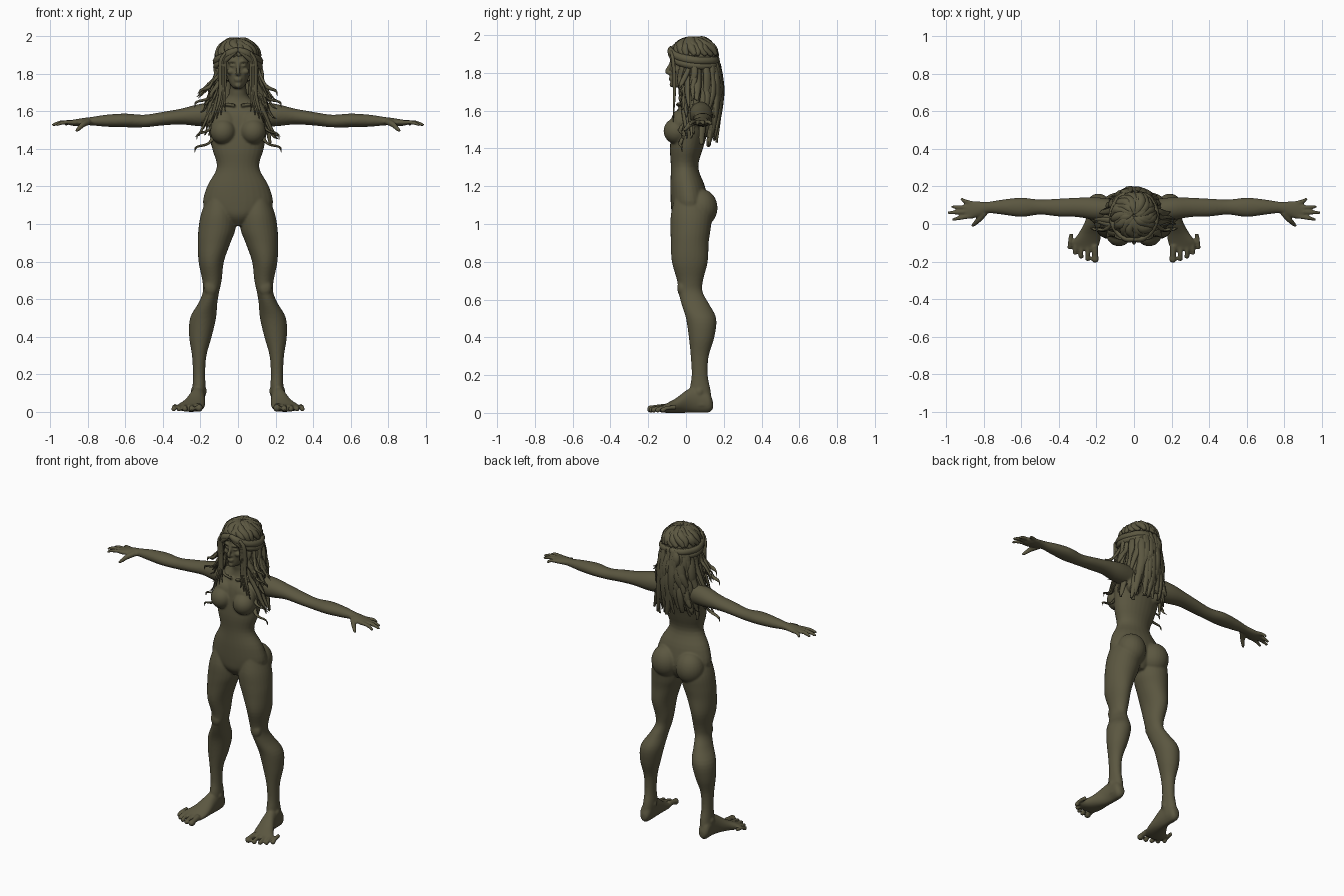
import bpy, bmesh, math, random
from mathutils import Vector, Matrix

cube = bpy.data.objects.get("Cube")
if cube:
    bpy.data.objects.remove(cube)
random.seed(4)

clay = bpy.data.materials.new("olive clay")
clay.use_nodes = True
OLIVE = (0.105, 0.095, 0.052, 1)
clay.diffuse_color = OLIVE
clay.node_tree.nodes["Principled BSDF"].inputs["Base Color"].default_value = OLIVE


def spline(keys, steps):
    """Smooth interpolation through tuples of numbers."""
    keys = [Vector(k) for k in keys]
    padded = [keys[0] * 2 - keys[1]] + keys + [keys[-1] * 2 - keys[-2]]
    out = []
    for a, b, c, d in zip(padded, padded[1:], padded[2:], padded[3:]):
        for i in range(steps):
            t = i / steps
            out.append(b + (c - a) * (t / 2) + (a * 2 - b * 5 + c * 4 - d) * (t * t / 2)
                       + (b * 3 - a - c * 3 + d) * (t ** 3 / 2))
    return out + [keys[-1]]


def skin(bm, rings):
    """Closed surface through rings of points."""
    loops = [[bm.verts.new(p) for p in ring] for ring in rings]
    n = len(loops[0])
    for lo, hi in zip(loops, loops[1:]):
        for i in range(n):
            bm.faces.new((lo[i], lo[(i + 1) % n], hi[(i + 1) % n], hi[i]))
    bm.faces.new(loops[0])
    bm.faces.new(loops[-1])


def loft(bm, axis, keys, side=1, sides=28):
    """Oval sections along an axis; key = position, then low/high of the other two axes."""
    others = [i for i in range(3) if i != axis]
    rings = []
    for s, a0, a1, b0, b1 in spline(keys, 4):
        ring = []
        for i in range(sides):
            ang = math.tau * i / sides
            p = Vector()
            p[axis] = s
            p[others[0]] = (a0 + a1) / 2 + (a1 - a0) / 2 * math.cos(ang)
            p[others[1]] = (b0 + b1) / 2 + (b1 - b0) / 2 * math.sin(ang)
            p.x *= side
            ring.append(p)
        rings.append(ring)
    skin(bm, rings)


def tube(bm, path, radii, flat=1.0, centre=None, side=1, sides=8, steps=4):
    """Tapered tube along a path, flattened toward a vertical axis when a centre is given."""
    pts = spline([(*p, r) for p, r in zip(path, radii)], steps)
    rings = []
    for i, p in enumerate(pts):
        here = p.to_3d()
        t = (pts[min(i + 1, len(pts) - 1)].to_3d() - pts[max(i - 1, 0)].to_3d()).normalized()
        ref = here - Vector(centre) if centre else Vector((0.1, 0.2, 1))
        u = t.cross(ref).normalized()
        v = u.cross(t)
        ring = []
        for k in range(sides):
            ang = math.tau * k / sides
            q = here + u * p[3] * math.cos(ang) + v * p[3] * flat * math.sin(ang)
            ring.append(Vector((q.x * side, q.y, q.z)))
        rings.append(ring)
    skin(bm, rings)


def ball(bm, centre, size, side=1):
    m = Matrix.Translation((centre[0] * side, centre[1], centre[2])) @ Matrix.Diagonal((*size, 1))
    bmesh.ops.create_uvsphere(bm, u_segments=24, v_segments=16, radius=1, matrix=m)


def finish(bm, name):
    bmesh.ops.recalc_face_normals(bm, faces=bm.faces)
    for f in bm.faces:
        f.smooth = True
    mesh = bpy.data.meshes.new(name)
    bm.to_mesh(mesh)
    bm.free()
    mesh.materials.append(clay)
    ob = bpy.data.objects.new(name, mesh)
    bpy.context.collection.objects.link(ob)
    return ob


# Body: torso and neck
body = bmesh.new()
loft(body, 2, [(.99, -.04, .04, -.03, .08), (1.04, -.12, .12, -.07, .11), (1.1, -.185, .185, -.08, .12),
               (1.2, -.165, .165, -.083, .1), (1.3, -.113, .113, -.08, .065), (1.4, -.137, .137, -.085, .09),
               (1.5, -.155, .155, -.075, .12), (1.58, -.165, .165, -.06, .135), (1.63, -.13, .13, -.03, .125),
               (1.67, -.065, .065, -.02, .1), (1.71, -.045, .045, -.025, .075), (1.8, -.045, .045, -.03, .07)])

# Head and the middle of the face
loft(body, 2, [(1.722, -.02, .02, -.07, -.02), (1.738, -.038, .038, -.08, .03), (1.78, -.058, .058, -.081, .09),
               (1.84, -.07, .07, -.08, .12), (1.9, -.073, .073, -.078, .13), (1.95, -.06, .06, -.05, .11),
               (1.975, -.02, .02, 0, .06)])
tube(body, [(0, -.075, 1.865), (0, -.09, 1.83), (0, -.1, 1.807), (0, -.08, 1.795)], [.009, .01, .013, .01])
ball(body, (0, -.081, 1.773), (.022, .011, .006))
ball(body, (0, -.08, 1.762), (.019, .011, .006))
ball(body, (0, -.076, 1.738), (.018, .012, .014))

FINGERS = [((.885, .11), (.92, .135), .01), ((.9, .088), (.972, .092), .0105),
           ((.9, .065), (.99, .06), .011), ((.89, .042), (.968, .022), .0105)]
TOES = [(.207, -.185, .02), (.247, -.183, .014), (.282, -.17, .014), (.314, -.15, .013), (.342, -.122, .013)]

for side in (1, -1):
    # Legs
    loft(body, 2, [(1.14, .04, .165, -.06, .1), (1.05, .012, .198, -.08, .135), (.97, .014, .211, -.082, .13),
                   (.9, .04, .214, -.08, .12), (.8, .075, .21, -.075, .115), (.7, .087, .19, -.047, .09),
                   (.64, .1, .187, -.04, .088), (.58, .11, .21, -.025, .12), (.5, .117, .255, 0, .16),
                   (.4, .14, .26, .015, .15), (.3, .168, .245, .025, .12), (.2, .175, .24, .03, .115),
                   (.12, .172, .243, .02, .13), (.04, .178, .25, .03, .14)], side)
    ball(body, (.088, .08, 1.085), (.09, .087, .1), side)
    ball(body, (.145, -.02, .66), (.035, .026, .045), side)
    for x in (.178, .24):
        ball(body, (x, .07, .11), (.012, .02, .02), side)
    # Feet
    loft(body, 1, [(.143, .195, .23, .02, .06), (.12, .18, .248, .002, .11), (.06, .176, .25, 0, .14),
                   (.01, .175, .262, 0, .125), (-.05, .175, .295, 0, .08), (-.1, .182, .33, 0, .052),
                   (-.14, .2, .315, .004, .034)], side)
    for x, y, r in TOES:
        tube(body, [(x * .9 + .025, y + .07, .03), (x, y + .02, .026), (x, y - .01, r)], [r, r * .85, r], side=side)
        ball(body, (x, y, r), (r, r * 1.1, r), side)
    # Arms and palms
    loft(body, 0, [(.1, .02, .13, 1.52, 1.65), (.2, .02, .142, 1.52, 1.64), (.3, .037, .14, 1.53, 1.615),
                   (.4, .04, .135, 1.525, 1.597), (.5, .05, .13, 1.515, 1.582), (.6, .038, .14, 1.515, 1.588),
                   (.7, .05, .13, 1.518, 1.582), (.78, .058, .118, 1.525, 1.57), (.82, .043, .12, 1.525, 1.565),
                   (.87, .027, .122, 1.522, 1.557), (.905, .035, .108, 1.528, 1.55)], side)
    for (x0, y0), (x1, y1), r in FINGERS:
        tube(body, [(x0 - .03, y0, 1.542), ((x0 + x1) / 2, (y0 + y1) / 2, 1.54), (x1, y1, 1.526)],
             [r * 1.15, r * 1.1, r * .75], side=side)
    tube(body, [(.795, .06, 1.545), (.825, .025, 1.53), (.848, .002, 1.508), (.862, -.012, 1.495)],
         [.018, .016, .012, .008], side=side)
    # Chest, shoulder and collarbone
    ball(body, (.08, -.052, 1.492), (.068, .067, .068), side)
    ball(body, (.075, -.035, 1.535), (.07, .045, .07), side)
    ball(body, (.085, .1, 1.53), (.055, .035, .07), side)
    tube(body, [(.015, -.045, 1.632), (.07, -.035, 1.637), (.15, .03, 1.64)], [.01, .009, .012], side=side)
    # Eyes, brows and cheeks
    ball(body, (.028, -.07, 1.843), (.016, .011, .008), side)
    tube(body, [(.01, -.079, 1.862), (.03, -.079, 1.868), (.055, -.058, 1.86)], [.006, .008, .005], side=side)
    ball(body, (.04, -.058, 1.812), (.02, .02, .017), side)
    ball(body, (.009, -.084, 1.8), (.007, .008, .006), side)

body_ob = finish(body, "body")
remesh = body_ob.modifiers.new("fuse parts", 'REMESH')
remesh.mode = 'VOXEL'
remesh.voxel_size = 0.006
remesh.use_smooth_shade = True
soften = body_ob.modifiers.new("soften seams", 'SMOOTH')
soften.factor = 0.5
soften.iterations = 5

# Hair cap, open over the face
cap = bmesh.new()
ball(cap, (0, .045, 1.862), (.112, .122, .118))
bmesh.ops.delete(cap, geom=[v for v in cap.verts if v.co.z < 1.915 - abs(v.co.x) * .5
                            and v.co.y < -.01], context='VERTS')
finish(cap, "hair_cap")

# Thick curls swept from the crown down to the band
AXIS = (0, .045, 1.85)
crown = bmesh.new()
for i in range(22):
    ang = math.tau * i / 22
    path = []
    for tilt in (.05, .35, .7, 1.0, 1.3):
        a = ang + tilt * .5 + random.uniform(-.12, .12)
        r = .118 + random.uniform(-.003, .005)
        path.append((math.sin(a) * math.sin(tilt) * r, .045 - math.cos(a) * math.sin(tilt) * r * 1.08,
                     1.862 + math.cos(tilt) * r))
    tube(crown, path, [.012, .022, .025, .023, .012], .75, AXIS)
finish(crown, "crown_curls")

# Rolled band parted over the forehead
band = bmesh.new()
for side in (1, -1):
    for drop, r in ((0, .02), (.03, .017)):
        path = [(0, -.084, 1.93), (.04, -.082, 1.915), (.08, -.055, 1.892), (.112, 0, 1.875),
                (.118, .07, 1.865), (.075, .145, 1.865), (0, .165, 1.865)]
        path = [(x, y, z - drop * min(1, x * 12)) for x, y, z in path]
        tube(band, path, [r * .7, r, r, r * 1.1, r, r, r], .7, AXIS, side)
finish(band, "hair_band")


def lock(bm, deg, end, width, flick, side):
    """One hanging lock at an angle from the front, ending at a height."""
    a = math.radians(deg)
    s, c = math.sin(a), math.cos(a)
    path = []
    for t, rx, ry in ((0, .1, .112), (.25, .113, .128), (.5, .12, .135), (.75, .135, .128), (1, .15, .108)):
        wob = random.uniform(-.01, .01)
        out = flick * max(0, t - .5) * 2
        path.append((s * rx + wob + out, .05 - c * ry + wob * .6, 1.885 + (end - 1.885) * t))
    x, y, z = path[-1]
    path.append((x + flick * .5 + random.uniform(-.012, .012), y + random.uniform(-.01, .012), z - .02))
    tube(bm, path, [width * k for k in (.6, 1, 1.1, .95, .6, .06)], .5, (0, .05, 1.7), side, 6)


# Long loose locks down the back, sides and over the shoulders
back, front = bmesh.new(), bmesh.new()
for side in (1, -1):
    for i in range(34):
        lock(back, random.uniform(88, 182), random.uniform(1.42, 1.68), random.uniform(.016, .026),
             random.uniform(-.015, .03), side)
    for i in range(16):
        lock(front, random.uniform(48, 92), random.uniform(1.47, 1.72), random.uniform(.011, .018),
             random.uniform(0, .06), side)
    # Thin strands framing the face
    for i in range(4):
        x = .068 + i * .008
        tube(front, [(.03 + i * .012, -.08, 1.915), (x, -.07, 1.87), (x + .004, -.062, 1.78),
                     (x + .005, -.062, 1.68), (x + .015 * i, -.068, 1.6 - i * .02)],
             [.008, .013, .013, .011, .002], .6, AXIS, side, 6)
    # Outer wisps
    for z, reach in ((1.73, .2), (1.67, .22), (1.5, .21), (1.43, .22)):
        tube(front, [(.1, .03, z + .13), (.12, .0, z + .06), (.155, -.03, z), (reach, -.025, z - .02),
                     (reach + .01, -.02, z - .05)], [.01, .014, .012, .008, .001], .6, AXIS, side, 6)
finish(back, "back_hair")
finish(front, "front_hair")
